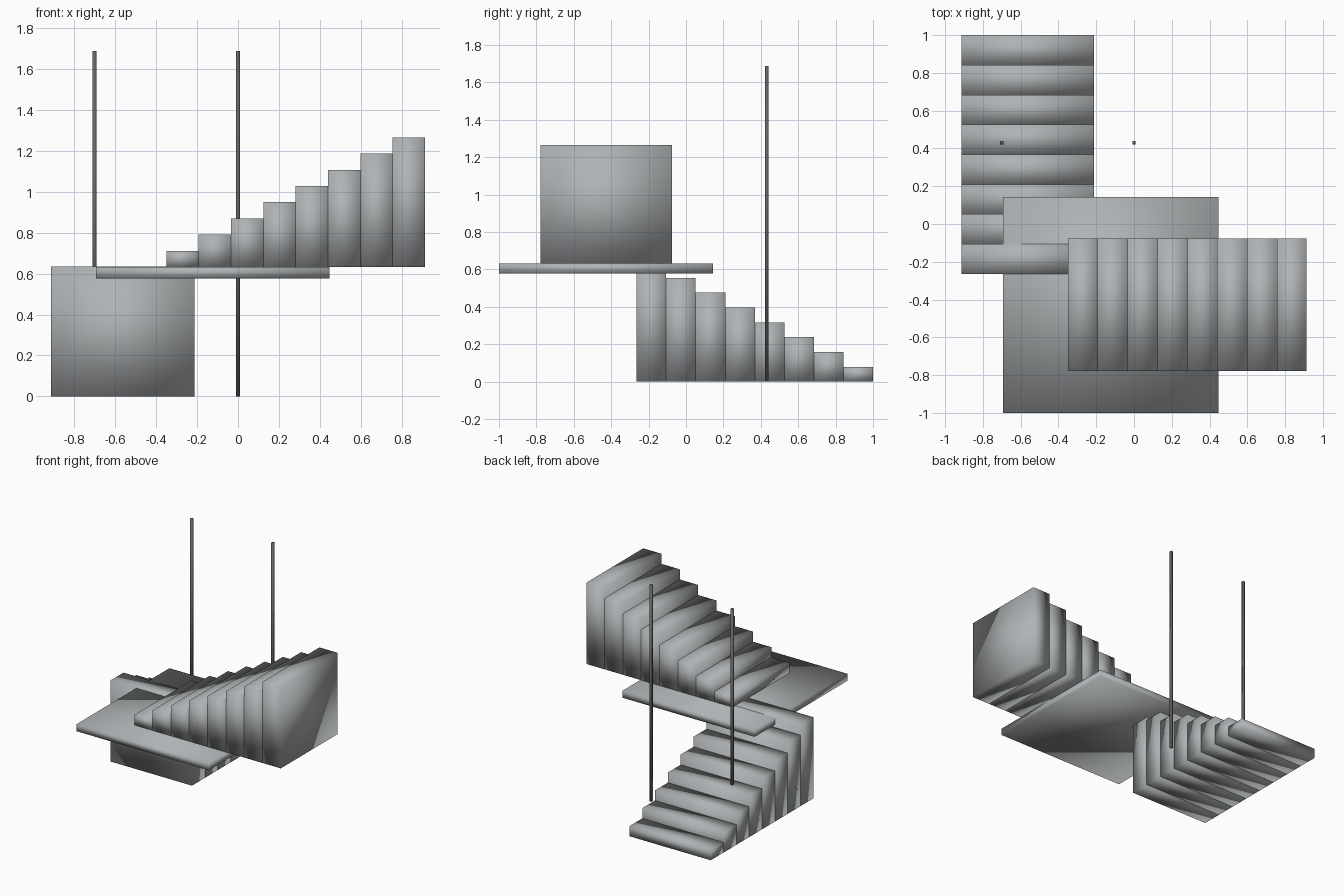
import bpy

cube = bpy.data.objects.get("Cube")
if cube:
    bpy.data.objects.remove(cube, do_unlink=True)


def material(name, red, green, blue):
    mat = bpy.data.materials.new(name)
    mat.use_nodes = True
    mat.diffuse_color = (red, green, blue, 1)
    mat.node_tree.nodes["Principled BSDF"].inputs["Base Color"].default_value = (red, green, blue, 1)
    return mat


concrete = material("concrete grey", 0.43, 0.45, 0.46)
dark_metal = material("dark metal", 0.13, 0.13, 0.13)


def box(name, mat, x, y, z):
    """Softly shaded block filling the given (low, high) ranges."""
    ranges = (x, y, z)
    bpy.ops.mesh.primitive_cube_add(size=1, location=[(a + b) / 2 for a, b in ranges])
    obj = bpy.context.object
    obj.name = name
    obj.scale = [b - a for a, b in ranges]
    bpy.ops.object.transform_apply(location=False, rotation=False, scale=True)
    obj.data.materials.append(mat)
    bpy.ops.object.shade_smooth()


STEPS = 8
RISE = 0.0792
RUN = 1.264 / STEPS
LANDING_TOP = 0.632

# Lower flight climbs from the back; its last tread sits just proud of the landing
for i in range(STEPS):
    back = 1.0 - i * RUN
    box(f"lower_step_{i + 1}", concrete, (-0.914, -0.212), (back - RUN, back),
        (0, (i + 1) * RISE))

# Landing slab
box("landing", concrete, (-0.693, 0.447), (-1.0, 0.144), (0.577, LANDING_TOP))

# Upper flight climbs from the landing towards +x
for i in range(STEPS):
    left = -0.35 + i * RUN
    box(f"upper_step_{i + 1}", concrete, (left, left + RUN), (-0.778, -0.076),
        (LANDING_TOP, LANDING_TOP + (i + 1) * RISE))

# Two slender square poles
HALF = 0.009
for side, px in (("right", -0.701), ("middle", 0.0)):
    box(f"{side}_pole", dark_metal, (px - HALF, px + HALF), (0.431 - HALF, 0.431 + HALF),
        (0, 1.688))
